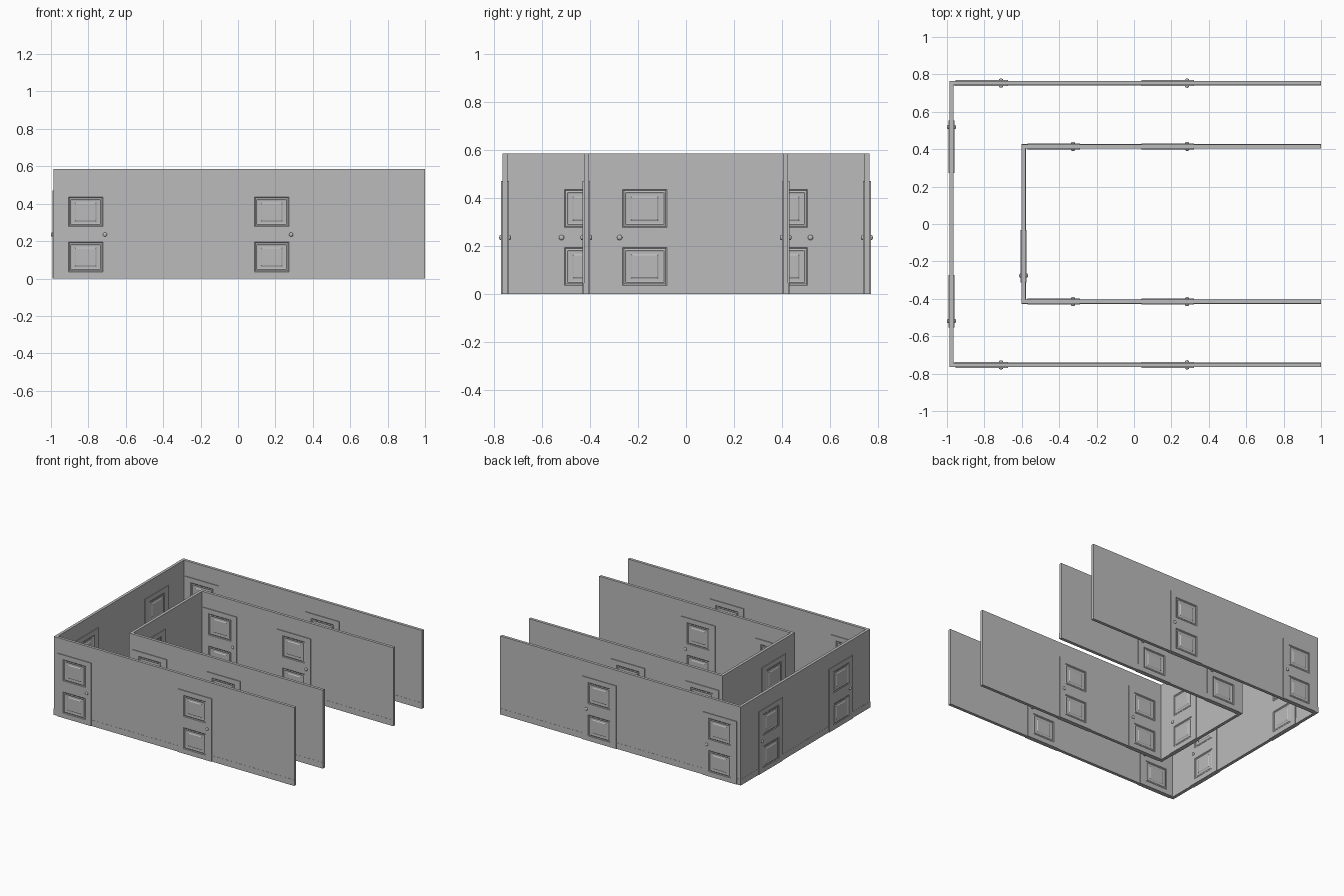
import bpy, bmesh
from math import pi
from mathutils import Matrix, Vector

cube = bpy.data.objects.get("Cube")
if cube:
    bpy.data.objects.remove(cube)

grey = bpy.data.materials.new("plain_grey")
grey.use_nodes = True
grey.diffuse_color = (0.5, 0.5, 0.5, 1)
grey.node_tree.nodes["Principled BSDF"].inputs["Base Color"].default_value = (0.5, 0.5, 0.5, 1)

WALL_H, HALF = 0.585, 0.0105          # wall height, half thickness
DOOR_W, DOOR_H, DOOR_T = 0.14, 0.47, 0.016   # half width, height, half thickness


def make_object(name, bm):
    mesh = bpy.data.meshes.new(name)
    bm.to_mesh(mesh)
    bm.free()
    mesh.materials.append(grey)
    ob = bpy.data.objects.new(name, mesh)
    bpy.context.collection.objects.link(ob)
    return ob


def u_wall(name, x_left, y_side, half, height):
    """Wall with a U-shaped plan, open towards +x."""
    bm = bmesh.new()
    outer = [(1, -y_side - half), (x_left - half, -y_side - half),
             (x_left - half, y_side + half), (1, y_side + half)]
    inner = [(1, -y_side + half), (x_left + half, -y_side + half),
             (x_left + half, y_side - half), (1, y_side - half)]
    o = [bm.verts.new((x, y, 0)) for x, y in outer]
    i = [bm.verts.new((x, y, 0)) for x, y in inner]
    faces = [bm.faces.new((o[k], o[k + 1], i[k + 1], i[k])) for k in range(3)]
    ext = bmesh.ops.extrude_face_region(bm, geom=faces)
    top = [v for v in ext["geom"] if isinstance(v, bmesh.types.BMVert)]
    bmesh.ops.translate(bm, verts=top, vec=(0, 0, height))
    bmesh.ops.recalc_face_normals(bm, faces=bm.faces)
    return make_object(name, bm)


def door_mesh(bm):
    """Both sides of a door with two recessed panels, centred on x = 0."""
    xs = (-DOOR_W, -0.092, 0.092, DOOR_W)
    zs = (0, 0.036, 0.194, 0.277, 0.435, DOOR_H)
    # panel moulding: inset in x, inset in z, depth
    steps = ((0.005, 0.005, 0.0035), (0.012, 0.012, 0.0015), (0.017, 0.017, 0.0035),
             (0.034, 0.028, 0.0035), (0.040, 0.034, 0))
    for side in (-1, 1):
        def ring(x0, x1, z0, z1, depth):
            y = side * (DOOR_T - depth)
            return [bm.verts.new((x, y, z)) for x, z in ((x0, z0), (x1, z0), (x1, z1), (x0, z1))]
        for a in range(3):
            for b in range(5):
                cell = (xs[a], xs[a + 1], zs[b], zs[b + 1])
                loop = ring(*cell, 0)
                if a == 1 and b in (1, 3):
                    for dx, dz, depth in steps:
                        nxt = ring(cell[0] + dx, cell[1] - dx, cell[2] + dz, cell[3] - dz, depth)
                        for k in range(4):
                            m = (k + 1) % 4
                            bm.faces.new((loop[k], loop[m], nxt[m], nxt[k]))
                        loop = nxt
                bm.faces.new(loop)
    # edges joining the two sides
    corners = ((-DOOR_W, 0), (DOOR_W, 0), (DOOR_W, DOOR_H), (-DOOR_W, DOOR_H))
    for k in range(4):
        (xa, za), (xb, zb) = corners[k], corners[(k + 1) % 4]
        bm.faces.new([bm.verts.new(p) for p in ((xa, -DOOR_T, za), (xb, -DOOR_T, zb),
                                                (xb, DOOR_T, zb), (xa, DOOR_T, za))])
    bmesh.ops.remove_doubles(bm, verts=bm.verts, dist=0.0001)
    bmesh.ops.recalc_face_normals(bm, faces=bm.faces)


def add_door(name, x, y, angle=0, knob_side=1):
    place = Matrix.Translation((x, y, 0)) @ Matrix.Rotation(angle, 4, "Z")
    bm = bmesh.new()
    door_mesh(bm)
    make_object(name, bm).matrix_world = place
    # round knob on a short stem, on both sides
    bm = bmesh.new()
    for side in (-1, 1):
        spot = Vector((knob_side * 0.104, side * 0.0175, 0.235))
        bmesh.ops.create_uvsphere(bm, u_segments=16, v_segments=10, radius=0.011,
                                  matrix=Matrix.Translation(spot) @ Matrix.Diagonal((1, 0.65, 1, 1)))
    knob = make_object(name + "_knobs", bm)
    knob.matrix_world = place
    for p in knob.data.polygons:
        p.use_smooth = True


# outer and inner walls with thin skirting
for label, x_left, y_side in (("outer", -0.976, 0.753), ("inner", -0.59, 0.415)):
    u_wall(label + "_wall", x_left, y_side, HALF, WALL_H)
    u_wall(label + "_skirting", x_left, y_side, HALF + 0.001, 0.045)

# doors in the long walls
for label, y, xs in (("outer", 0.753, (-0.815, 0.18)), ("inner", 0.415, (-0.43, 0.18))):
    for end, s in (("front", -1), ("back", 1)):
        for n, x in enumerate(xs, 1):
            add_door(f"{label}_{end}_door_{n}", x, s * y)

# doors in the cross walls
add_door("outer_side_door_front", -0.976, -0.414, pi / 2, -1)
add_door("outer_side_door_back", -0.976, 0.414, pi / 2, 1)
add_door("inner_side_door", -0.59, -0.172, pi / 2, -1)
